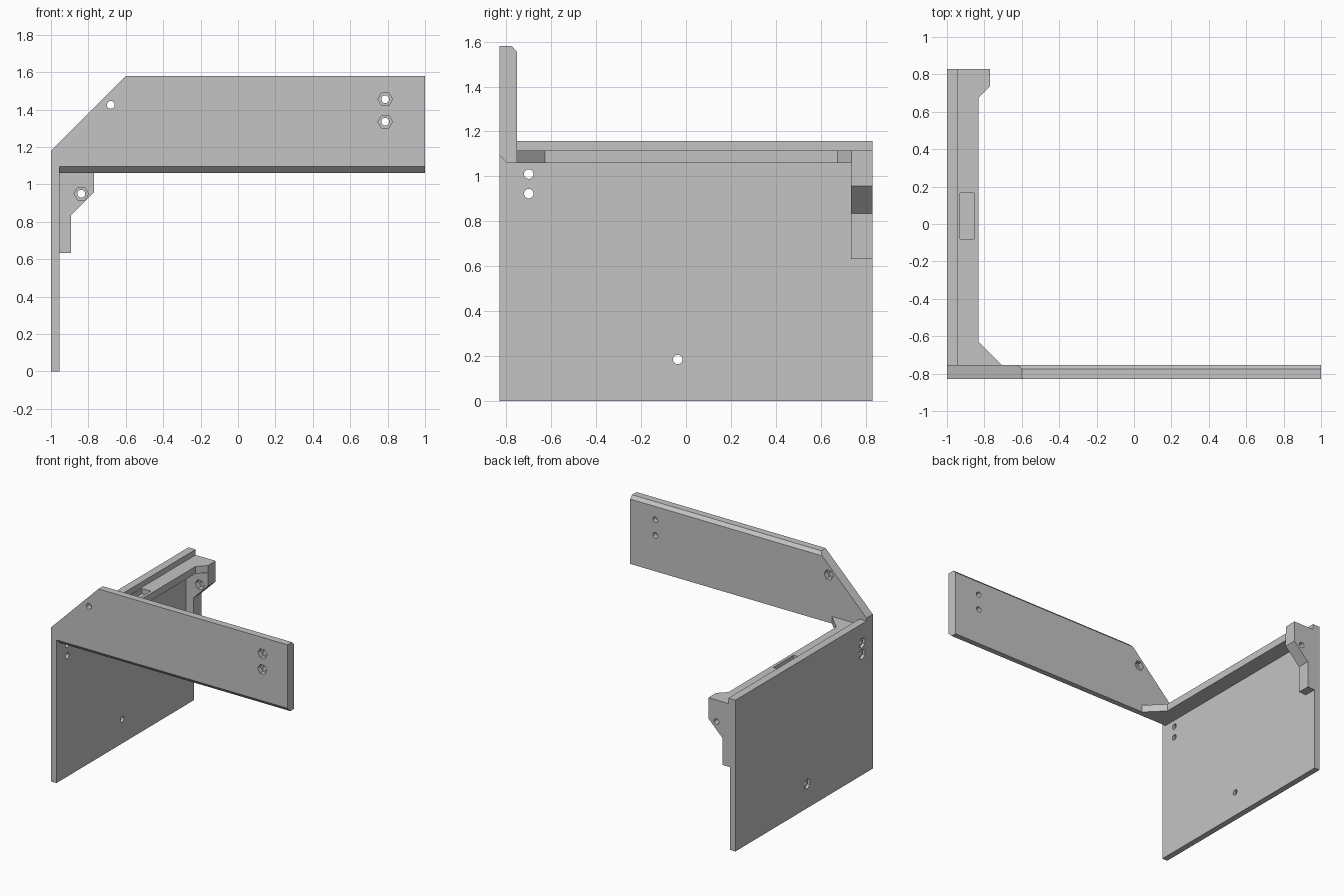
import bpy, bmesh, math
from mathutils import Vector

cube = bpy.data.objects.get("Cube")
if cube:
    bpy.data.objects.remove(cube, do_unlink=True)

grey = bpy.data.materials.new("light grey")
grey.use_nodes = True
grey.diffuse_color = (0.55, 0.55, 0.55, 1)
grey.node_tree.nodes["Principled BSDF"].inputs["Base Color"].default_value = grey.diffuse_color


def prism(name, axis, profile, lo, hi):
    """Extrude a 2D profile along an axis; profile is in the other two axes in order."""
    def place(p, d):
        c = list(p)
        c.insert("xyz".index(axis), d)
        return Vector(c)
    bm = bmesh.new()
    base = bm.faces.new([bm.verts.new(place(p, lo)) for p in profile])
    ext = bmesh.ops.extrude_face_region(bm, geom=[base])["geom"]
    shift = place((0, 0), hi - lo)
    bmesh.ops.translate(bm, vec=shift, verts=[v for v in ext if isinstance(v, bmesh.types.BMVert)])
    bmesh.ops.recalc_face_normals(bm, faces=bm.faces)
    mesh = bpy.data.meshes.new(name)
    bm.to_mesh(mesh)
    bm.free()
    mesh.materials.append(grey)
    ob = bpy.data.objects.new(name, mesh)
    bpy.context.collection.objects.link(ob)
    return ob


def rect(a0, a1, b0, b1):
    return [(a0, b0), (a1, b0), (a1, b1), (a0, b1)]


def ngon(centre, r, n, turn=0.0):
    return [(centre[0] + r * math.cos(math.tau * i / n + turn),
             centre[1] + r * math.sin(math.tau * i / n + turn)) for i in range(n)]


def cut(part, axis, profile, lo, hi):
    """Subtract a prism from a part and discard the cutter."""
    cutter = prism("cutter", axis, profile, lo, hi)
    cutter.hide_render = True
    mod = part.modifiers.new("cut", "BOOLEAN")
    mod.operation, mod.solver, mod.object = "DIFFERENCE", "EXACT", cutter
    bpy.context.view_layer.update()
    result = bpy.data.meshes.new_from_object(
        part.evaluated_get(bpy.context.evaluated_depsgraph_get()))
    part.modifiers.clear()
    part.data = result
    bpy.data.objects.remove(cutter, do_unlink=True)


def bolt_hole(part, axis, centre, lo, hi, nut_lo, nut_hi, turn=0.0):
    """Through hole with a hexagonal nut recess."""
    cut(part, axis, ngon(centre, 0.021, 24), lo, hi)
    cut(part, axis, ngon(centre, 0.039, 6, turn), nut_lo, nut_hi)


LEFT, INNER, LIP = -1.0, -0.955, -0.94
FRONT, PLATE_BACK, BACK = -0.83, -0.753, 0.83
SHELF, SHELF_TOP, TOP = 1.06, 1.115, 1.58

# Upright side panel with nut recesses on its outer face
panel = prism("side_panel", "x", rect(FRONT, BACK, 0, SHELF), LEFT, INNER)
for centre in [(-0.7, 1.01), (-0.7, 0.923), (-0.037, 0.185)]:
    bolt_hole(panel, "x", centre, -1.1, -0.9, -1.1, -0.978, math.pi / 2)

# Raised lip along the top of the side panel
prism("panel_lip", "y", rect(LEFT, LIP, SHELF, 1.157), PLATE_BACK, BACK)

# Front plate with a clipped corner
plate = prism("front_plate", "y",
              [(LEFT, SHELF), (1, SHELF), (1, TOP), (-0.6, TOP), (LEFT, 1.18)],
              FRONT, PLATE_BACK)
# Bevels on the lower front and upper back edges
cut(plate, "x", [(-0.85, 1.115), (-0.85, 1.04), (-0.775, 1.04)], INNER, 1.1)
cut(plate, "x", [(-0.795, 1.6), (-0.733, 1.6), (-0.733, 1.535)], -0.75, 1.1)
for z in (1.455, 1.335):
    bolt_hole(plate, "y", (0.787, z), -0.9, -0.7, -0.9, -0.795)
bolt_hole(plate, "y", (-0.68, 1.425), -0.9, -0.7, -0.79, -0.7)

# Ledge with a gusset at each end and a pocket in its top
ledge = prism("ledge", "z",
              [(LIP, PLATE_BACK), (-0.707, PLATE_BACK), (-0.832, -0.628), (-0.832, 0.675),
               (-0.77, 0.737), (-0.77, BACK), (LIP, BACK)], SHELF, SHELF_TOP)
cut(ledge, "z", rect(-0.93, -0.855, -0.08, 0.167), SHELF_TOP - 0.04, 1.2)

# Stepped bracket hanging at the back end
bracket = prism("back_bracket", "y",
                [(INNER, SHELF), (-0.77, SHELF), (-0.77, 0.957), (-0.892, 0.835),
                 (-0.892, 0.632), (INNER, 0.632)], 0.735, BACK)
bolt_hole(bracket, "y", (-0.838, 0.95), 0.6, 0.9, 0.6, 0.775)
